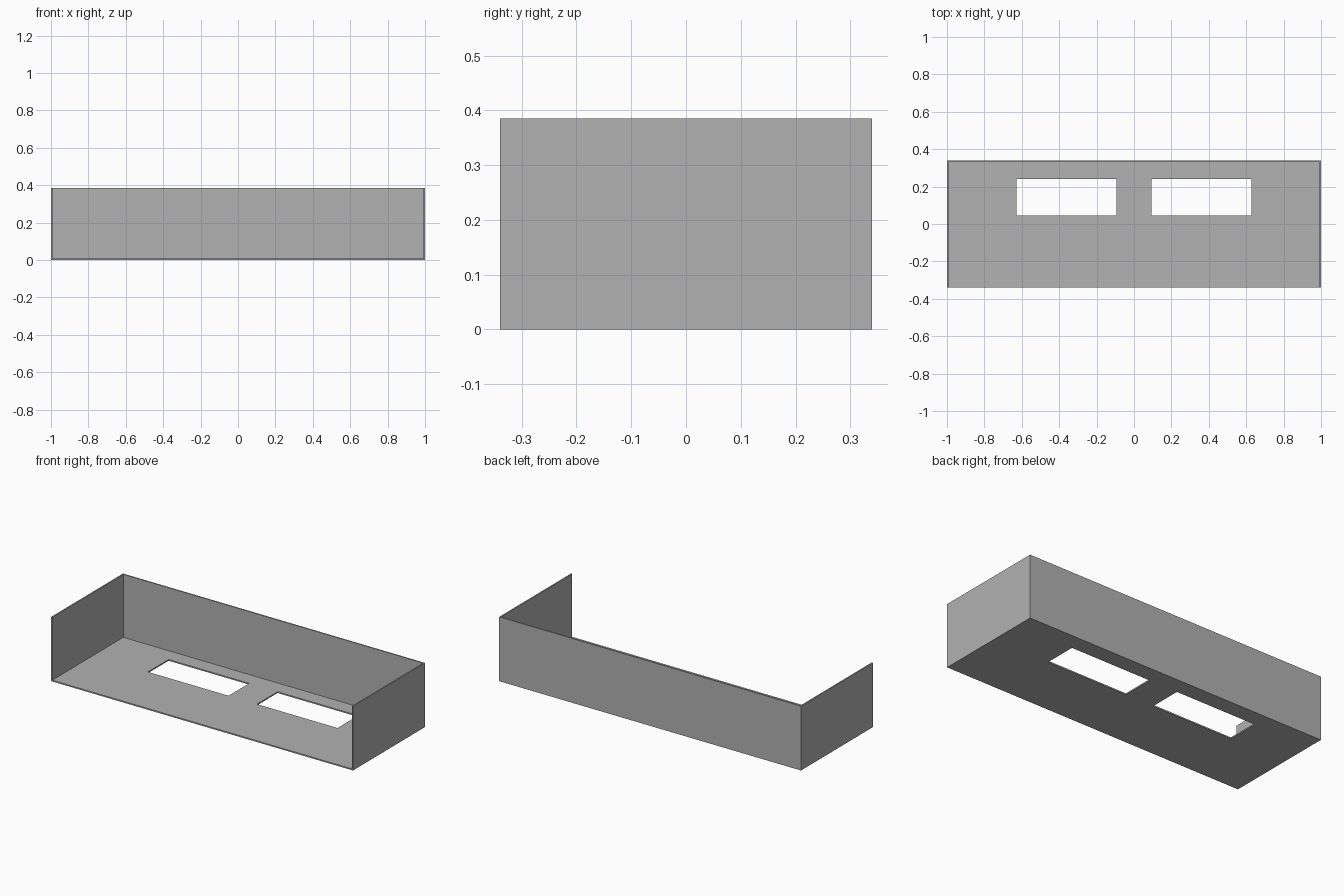
import bpy
import bmesh

cube = bpy.data.objects.get("Cube")
if cube:
    bpy.data.objects.remove(cube, do_unlink=True)

W, D, H, T = 1.0, 0.34, 0.385, 0.008  # half width, half depth, height, sheet thickness

grey = bpy.data.materials.new("plain grey")
grey.use_nodes = True
colour = (0.445, 0.445, 0.445, 1)
grey.diffuse_color = colour
grey.node_tree.nodes["Principled BSDF"].inputs["Base Color"].default_value = colour


def add_object(name, bm):
    mesh = bpy.data.meshes.new(name)
    bm.to_mesh(mesh)
    bm.free()
    mesh.materials.append(grey)
    obj = bpy.data.objects.new(name, mesh)
    bpy.context.collection.objects.link(obj)
    return obj


def add_panel(name, low, high):
    bm = bmesh.new()
    bmesh.ops.create_cube(bm, size=1)
    for v in bm.verts:
        v.co = [a if c < 0 else b for c, a, b in zip(v.co, low, high)]
    return add_object(name, bm)


# Upright walls: two sides and the back, with the front and top left open
add_panel("left_wall", (W - T, -D, 0), (W, D, H))
add_panel("right_wall", (-W, -D, 0), (T - W, D, H))
add_panel("back_wall", (T - W, D - T, 0), (W - T, D, H))

# Floor sheet: a grid of cells that leaves out the two rectangular openings
xs = [T - W, -0.628, -0.094, 0.094, 0.628, W - T]
ys = [-D, 0.045, 0.24, D - T]
bm = bmesh.new()
grid = [[bm.verts.new((x, y, 0)) for y in ys] for x in xs]
for i in range(len(xs) - 1):
    for j in range(len(ys) - 1):
        if j == 1 and i in (1, 3):
            continue
        bm.faces.new((grid[i][j], grid[i + 1][j], grid[i + 1][j + 1], grid[i][j + 1]))
floor = add_object("floor", bm)

# Thicken the sheet upwards
solid = floor.modifiers.new("thickness", "SOLIDIFY")
solid.thickness = T
solid.offset = 1
